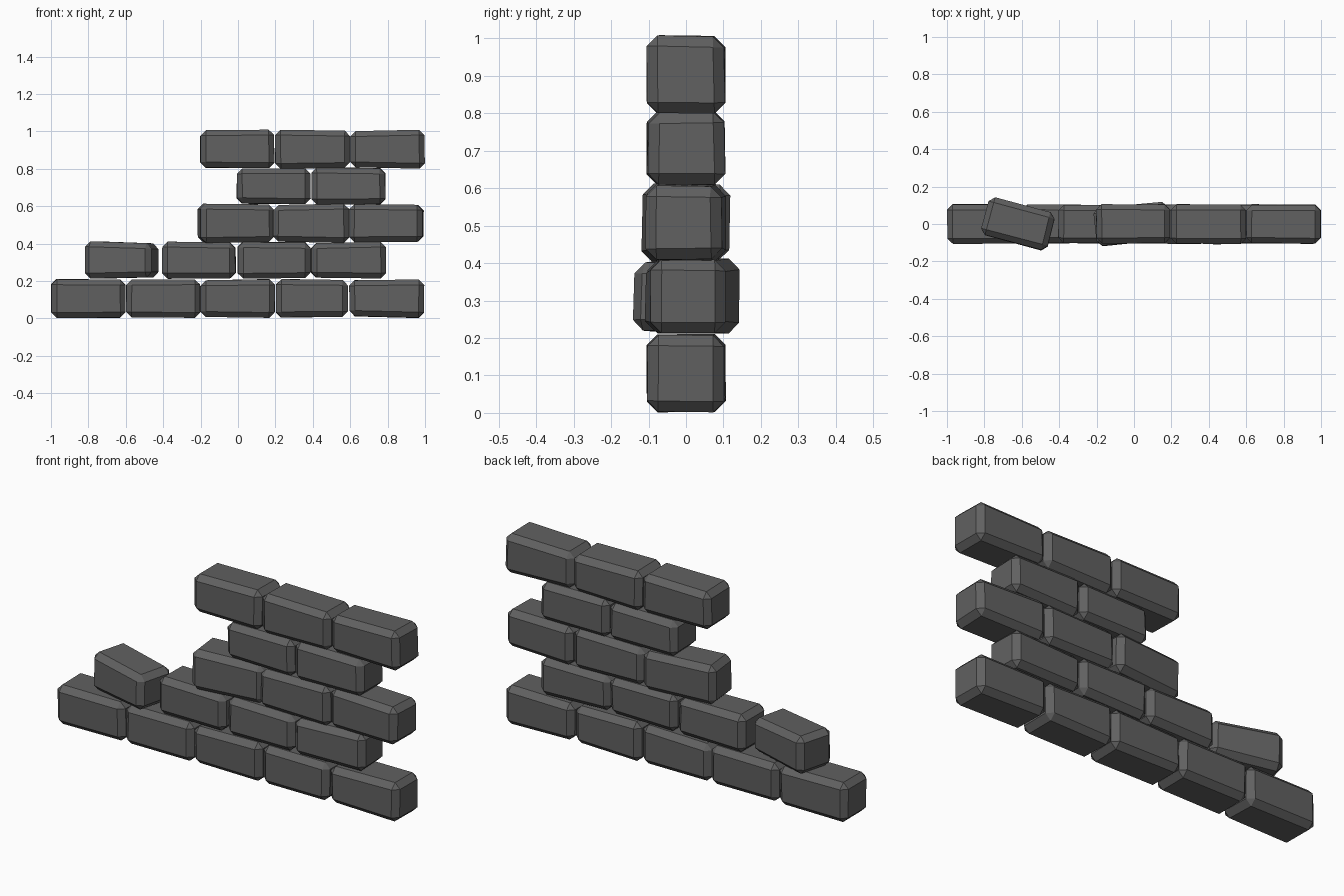
import bpy, bmesh, math, random
from mathutils import Matrix, Vector

if "Cube" in bpy.data.objects:
    bpy.data.objects.remove(bpy.data.objects["Cube"])

random.seed(7)

stone = bpy.data.materials.new("dark_grey_stone")
stone.diffuse_color = (0.118, 0.118, 0.118, 1)
stone.use_nodes = True
stone.node_tree.nodes["Principled BSDF"].inputs["Base Color"].default_value = stone.diffuse_color


def brick(name, x0, x1, z0, z1, taper, yaw):
    """Chamfered stone block; taper makes the right end taller, yaw turns it."""
    bm = bmesh.new()
    bmesh.ops.create_cube(bm, size=1)
    length, height = x1 - x0, z1 - z0
    for v in bm.verts:
        sx, sy, sz = (math.copysign(1, c) for c in v.co)
        # slightly uneven corners, always inside the block's envelope
        dy, dz = random.uniform(0, 0.008), random.uniform(0, 0.006)
        dx = random.uniform(0, 0.006)
        end = abs(taper) if sx * taper < 0 else 0
        v.co = Vector((sx * (length / 2 - dx),
                       sy * (0.107 - dy),
                       sz * (height / 2 - dz - end)))
    bmesh.ops.bevel(bm, geom=bm.edges[:], offset=0.029, segments=1,
                    affect='EDGES', profile=0.5)
    place = (Matrix.Translation(((x0 + x1) / 2, 0, (z0 + z1) / 2))
             @ Matrix.Rotation(math.radians(yaw), 4, 'Z'))
    bm.transform(place)
    bmesh.ops.recalc_face_normals(bm, faces=bm.faces[:])
    mesh = bpy.data.meshes.new(name)
    bm.to_mesh(mesh)
    bm.free()
    mesh.materials.append(stone)
    bpy.context.collection.objects.link(bpy.data.objects.new(name, mesh))


# courses from the ground up: bottom, top, bricks (left, right, taper, yaw)
courses = [
    (0.0, 0.212, [(-1.0, -0.598, 0, 0), (-0.6, -0.2, 0.004, 0),
                  (-0.205, 0.2, 0.006, 0), (0.2, 0.59, -0.006, 0),
                  (0.592, 1.0, 0.008, 0)]),
    (0.21, 0.413, [(-0.805, -0.435, -0.008, -15), (-0.405, -0.01, -0.004, -1),
                   (-0.005, 0.39, -0.004, 0), (0.387, 0.792, 0.006, 2)]),
    (0.402, 0.614, [(-0.212, 0.192, -0.003, 5), (0.185, 0.598, 0.006, 0),
                    (0.595, 0.993, -0.004, -2)]),
    (0.606, 0.808, [(-0.01, 0.392, 0.005, 0), (0.39, 0.79, -0.002, 0)]),
    (0.798, 1.01, [(-0.205, 0.198, 0.003, 0), (0.197, 0.6, -0.005, 0),
                   (0.597, 1.0, 0.007, 0)]),
]

for c, (z0, z1, row) in enumerate(courses, 1):
    for b, (x0, x1, taper, yaw) in enumerate(row, 1):
        brick(f"course_{c}_brick_{b}", x0, x1, z0, z1, taper, yaw)
